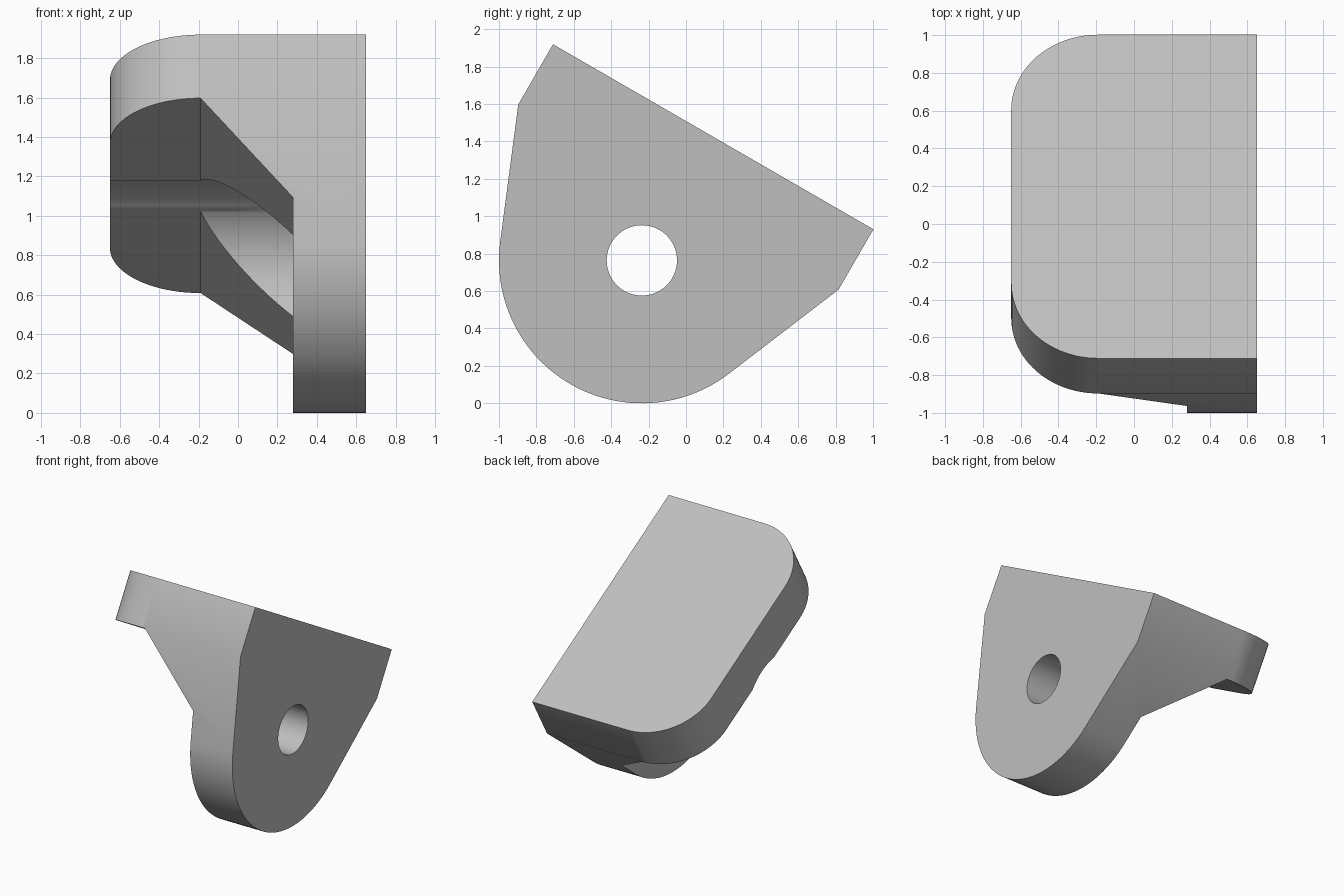
import bpy
import bmesh
from math import cos, sin, acos, atan2, hypot, pi, radians
from mathutils import Matrix, Vector

cube = bpy.data.objects.get("Cube")
if cube:
    bpy.data.objects.remove(cube, do_unlink=True)

# Main dimensions, measured in the plate's own frame with the bore axis as origin
HALF_X, HALF_LEN = 0.65, 0.989
TOP, UNDER = 0.763, 0.391
LUG_R, POCKET_R, BORE_R = 0.764, 0.421, 0.188
FLANGE_X, CORNER_R = 0.28, 0.46
GUSSET_X = CORNER_R - HALF_X
GUSSET_W = UNDER - (FLANGE_X - GUSSET_X)


def arc(cx, cy, r, start, end, steps):
    angles = [start + (end - start) * i / steps for i in range(steps + 1)]
    return [(cx + r * cos(a), cy + r * sin(a)) for a in angles]


def prism(name, outline, place, low, high):
    """Extrude a 2D outline from low to high; place maps (a, b, depth) to xyz."""
    bm = bmesh.new()
    base = bm.faces.new([bm.verts.new(place(a, b, low)) for a, b in outline])
    new = bmesh.ops.extrude_face_region(bm, geom=[base], use_keep_orig=True)
    verts = [g for g in new["geom"] if isinstance(g, bmesh.types.BMVert)]
    shift = Vector(place(0, 0, high)) - Vector(place(0, 0, low))
    bmesh.ops.translate(bm, verts=verts, vec=shift)
    bmesh.ops.recalc_face_normals(bm, faces=bm.faces)
    mesh = bpy.data.meshes.new(name)
    bm.to_mesh(mesh)
    bm.free()
    obj = bpy.data.objects.new(name, mesh)
    bpy.context.collection.objects.link(obj)
    return obj


def along_x(a, b, d):
    return (d, a, b)


def along_length(a, b, d):
    return (a, d, b)


def along_normal(a, b, d):
    return (a, b, d)


def select_only(obj):
    bpy.ops.object.select_all(action="DESELECT")
    obj.select_set(True)
    bpy.context.view_layer.objects.active = obj


def carve(obj, cutter, operation):
    mod = obj.modifiers.new(cutter.name, "BOOLEAN")
    mod.object, mod.operation, mod.solver = cutter, operation, "EXACT"
    select_only(obj)
    bpy.ops.object.modifier_apply(modifier=mod.name)
    bpy.data.objects.remove(cutter, do_unlink=True)


# Side profile: round lug with tangent sides running up past the plate
tangent = atan2(UNDER, HALF_LEN) - acos(LUG_R / hypot(HALF_LEN, UNDER))
lug = arc(0, 0, LUG_R, tangent, -pi - tangent, 48)
tx, tw = lug[0]
shoulder = (HALF_LEN + 0.8 * (HALF_LEN - tx), UNDER + 0.8 * (UNDER - tw))
profile = [shoulder] + lug + [(-shoulder[0], shoulder[1])]
bracket = prism("angled_bracket", profile, along_x, -1.2, 1.2)

# Cross-section: plate, sloped gusset and flange
section = [(HALF_X, TOP), (-1, TOP), (-1, UNDER), (GUSSET_X, UNDER),
           (FLANGE_X, GUSSET_W), (FLANGE_X, -1), (HALF_X, -1)]
carve(bracket, prism("section_cutter", section, along_length, -2, 2), "INTERSECT")

# Plan: plate with two rounded corners on the free side
cy = HALF_LEN - CORNER_R
plan = [(1, HALF_LEN)] + arc(GUSSET_X, cy, CORNER_R, pi / 2, pi, 24)
plan += arc(GUSSET_X, -cy, CORNER_R, pi, 1.5 * pi, 24) + [(1, -HALF_LEN)]
carve(bracket, prism("plan_cutter", plan, along_normal, -2, 2), "INTERSECT")

# Clearance pocket through the gusset, then the bore through the flange
for name, radius, end in (("pocket_cutter", POCKET_R, FLANGE_X),
                          ("bore_cutter", BORE_R, 1)):
    circle = arc(0, 0, radius, 0, 2 * pi, 64)[:-1]
    carve(bracket, prism(name, circle, along_x, -1.1, end), "DIFFERENCE")

# Tilt into place
bracket.data.transform(Matrix.Translation((0, LUG_R - 1, LUG_R))
                       @ Matrix.Rotation(radians(-30), 4, "X"))

# Finish
grey = bpy.data.materials.new("plain_grey")
grey.use_nodes = True
colour = (0.52, 0.52, 0.52, 1)
grey.diffuse_color = colour
grey.node_tree.nodes["Principled BSDF"].inputs["Base Color"].default_value = colour
bracket.data.materials.clear()
bracket.data.materials.append(grey)
select_only(bracket)
bpy.ops.object.shade_smooth_by_angle(angle=radians(30))
weighted = bracket.modifiers.new("weighted_normals", "WEIGHTED_NORMAL")
weighted.keep_sharp = True
